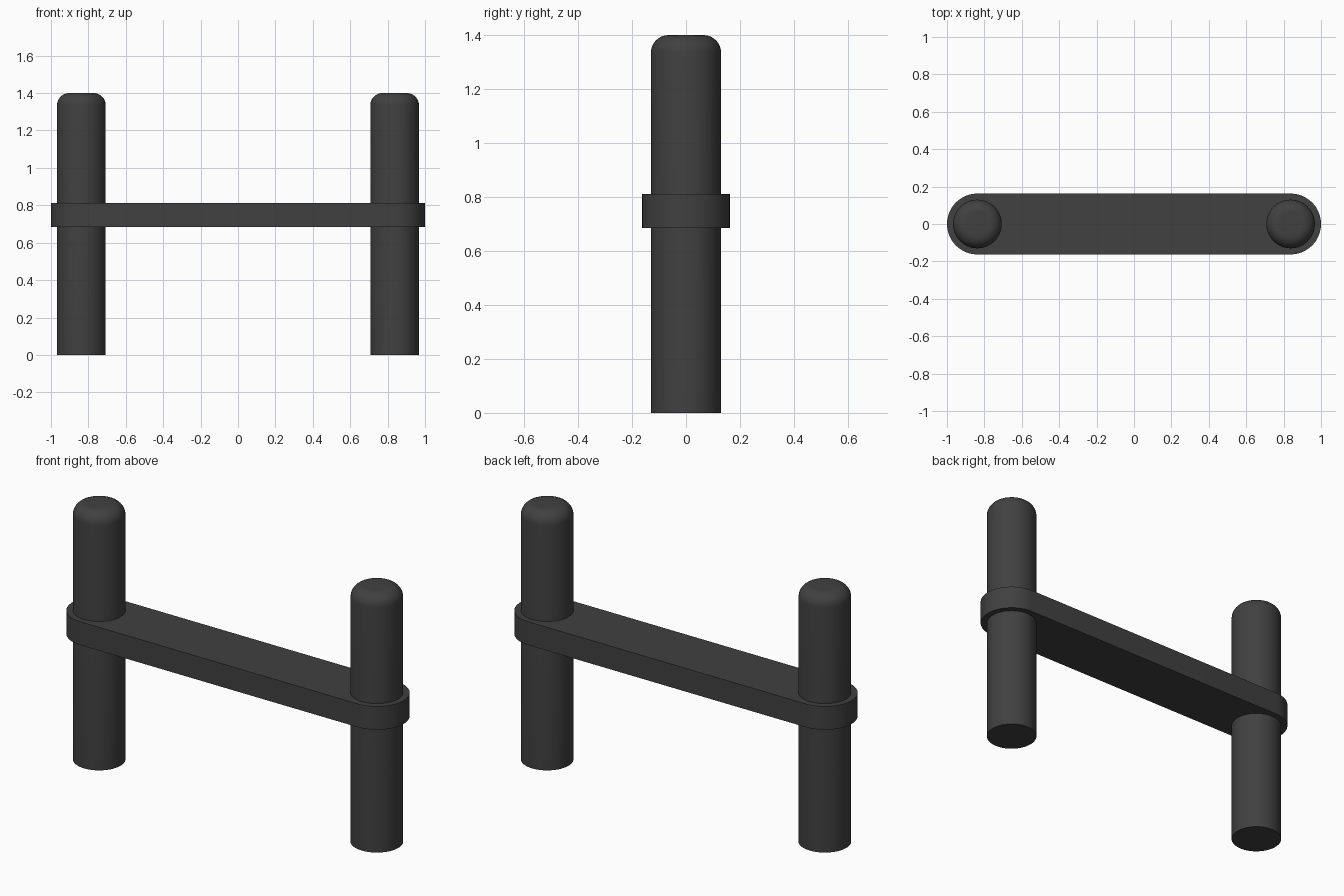
import bpy, bmesh, math

if "Cube" in bpy.data.objects:
    bpy.data.objects.remove(bpy.data.objects["Cube"])

POST_X, POST_R, POST_H = 0.8375, 0.13, 1.4
ROUND = 0.065
BAR_R, BAR_Z0, BAR_Z1 = 0.1625, 0.685, 0.812
SIDES = 64

mat = bpy.data.materials.new("dark_grey")
mat.diffuse_color = (0.052, 0.052, 0.052, 1)
mat.use_nodes = True
mat.node_tree.nodes["Principled BSDF"].inputs["Base Color"].default_value = mat.diffuse_color


def finish(name, bm, x=0):
    bmesh.ops.recalc_face_normals(bm, faces=bm.faces)
    me = bpy.data.meshes.new(name)
    bm.to_mesh(me)
    bm.free()
    me.materials.append(mat)
    ob = bpy.data.objects.new(name, me)
    ob.location.x = x
    bpy.context.collection.objects.link(ob)
    bpy.ops.object.select_all(action='DESELECT')
    ob.select_set(True)
    bpy.context.view_layer.objects.active = ob
    bpy.ops.object.shade_smooth_by_angle(angle=math.radians(35))
    return ob


# Round posts: a profile with a rounded top edge, spun about z
def post(name, x):
    profile = [(0, 0), (POST_R, 0)]
    for i in range(9):
        a = math.pi / 2 * i / 8
        profile.append((POST_R - ROUND + ROUND * math.cos(a),
                        POST_H - ROUND + ROUND * math.sin(a)))
    profile.append((0, POST_H))
    bm = bmesh.new()
    vs = [bm.verts.new((r, 0, z)) for r, z in profile]
    es = [bm.edges.new(p) for p in zip(vs, vs[1:])]
    bmesh.ops.spin(bm, geom=vs + es, axis=(0, 0, 1), cent=(0, 0, 0),
                   angle=math.tau, steps=SIDES, use_duplicate=False)
    bmesh.ops.remove_doubles(bm, verts=bm.verts, dist=1e-5)
    finish(name, bm, x)


post("left_post", -POST_X)
post("right_post", POST_X)

# Crossbar: a slot-shaped outline with half-round ends, extruded upward
bm = bmesh.new()
outline = []
for side in (1, -1):
    for i in range(SIDES // 2 + 1):
        a = -math.pi / 2 + math.pi * i / (SIDES // 2)
        outline.append(bm.verts.new((side * (POST_X + BAR_R * math.cos(a)),
                                     side * BAR_R * math.sin(a), BAR_Z0)))
base = bm.faces.new(outline)
top = bmesh.ops.extrude_face_region(bm, geom=[base], use_keep_orig=True)["geom"]
bmesh.ops.translate(bm, vec=(0, 0, BAR_Z1 - BAR_Z0),
                    verts=[g for g in top if isinstance(g, bmesh.types.BMVert)])
finish("crossbar", bm)
